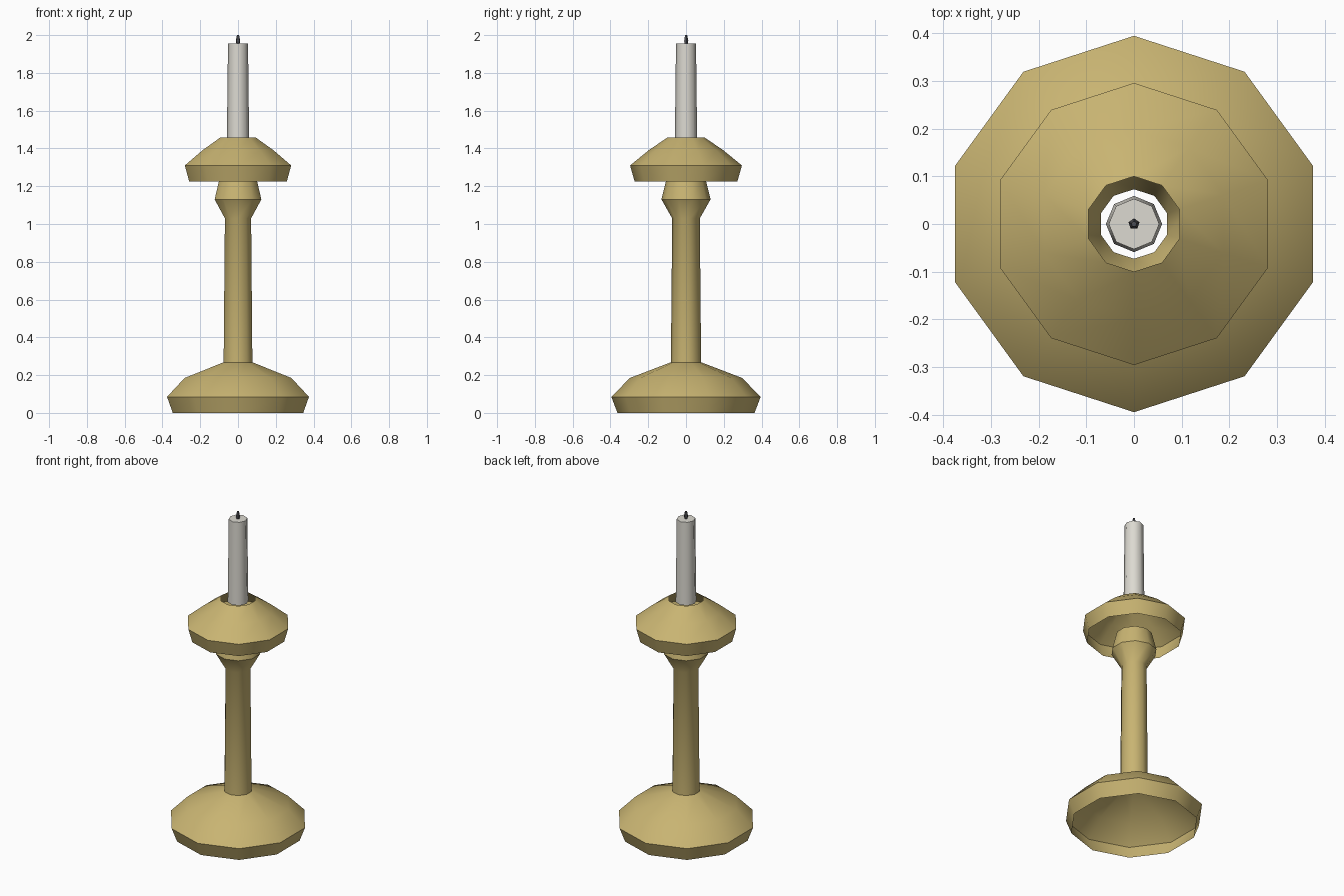
import bpy
import bmesh
import math

if "Cube" in bpy.data.objects:
    bpy.data.objects.remove(bpy.data.objects["Cube"], do_unlink=True)


def make_material(name, color):
    mat = bpy.data.materials.new(name)
    mat.use_nodes = True
    mat.diffuse_color = (*color, 1)
    mat.node_tree.nodes["Principled BSDF"].inputs["Base Color"].default_value = (*color, 1)
    return mat


def lathe(name, profile, sides, mat, smooth_angle, capped=False):
    """Turn a (radius, height) profile, listed bottom to top, around z."""
    bm = bmesh.new()
    rings = []
    for radius, z in profile:
        ring = []
        for i in range(sides):
            a = math.pi / 2 + math.tau * i / sides
            ring.append(bm.verts.new((radius * math.cos(a), radius * math.sin(a), z)))
        rings.append(ring)
    for low, high in zip(rings, rings[1:]):
        for i in range(sides):
            j = (i + 1) % sides
            bm.faces.new((low[i], low[j], high[j], high[i]))
    if capped:
        bm.faces.new(rings[0][::-1])
        bm.faces.new(rings[-1])
    mesh = bpy.data.meshes.new(name)
    bm.to_mesh(mesh)
    bm.free()
    mesh.materials.append(mat)
    obj = bpy.data.objects.new(name, mesh)
    bpy.context.collection.objects.link(obj)
    bpy.ops.object.select_all(action="DESELECT")
    obj.select_set(True)
    bpy.context.view_layer.objects.active = obj
    bpy.ops.object.shade_smooth_by_angle(angle=math.radians(smooth_angle))
    return obj


brass = make_material("brass", (0.58, 0.456, 0.168))
wax = make_material("wax", (0.72, 0.7, 0.64))
char = make_material("charred_wick", (0.08, 0.08, 0.09))

# Open, hollow foot, stem and flared neck
lathe("foot_and_stem",
      [(0.363, 0), (0.395, 0.085), (0.297, 0.185), (0.08, 0.268),
       (0.073, 1.03), (0.13, 1.13), (0.103, 1.24)],
      10, brass, 40)

# Bell-shaped drip pan, open above and below
lathe("drip_pan",
      [(0.272, 1.226), (0.296, 1.31), (0.198, 1.39), (0.1, 1.457)],
      10, brass, 40)

# Candle and wick
lathe("candle", [(0.059, 1.44), (0.053, 1.955)], 8, wax, 50, capped=True)
lathe("wick", [(0.008, 1.95), (0.012, 1.97), (0.006, 2.0)], 5, char, 30, capped=True)
